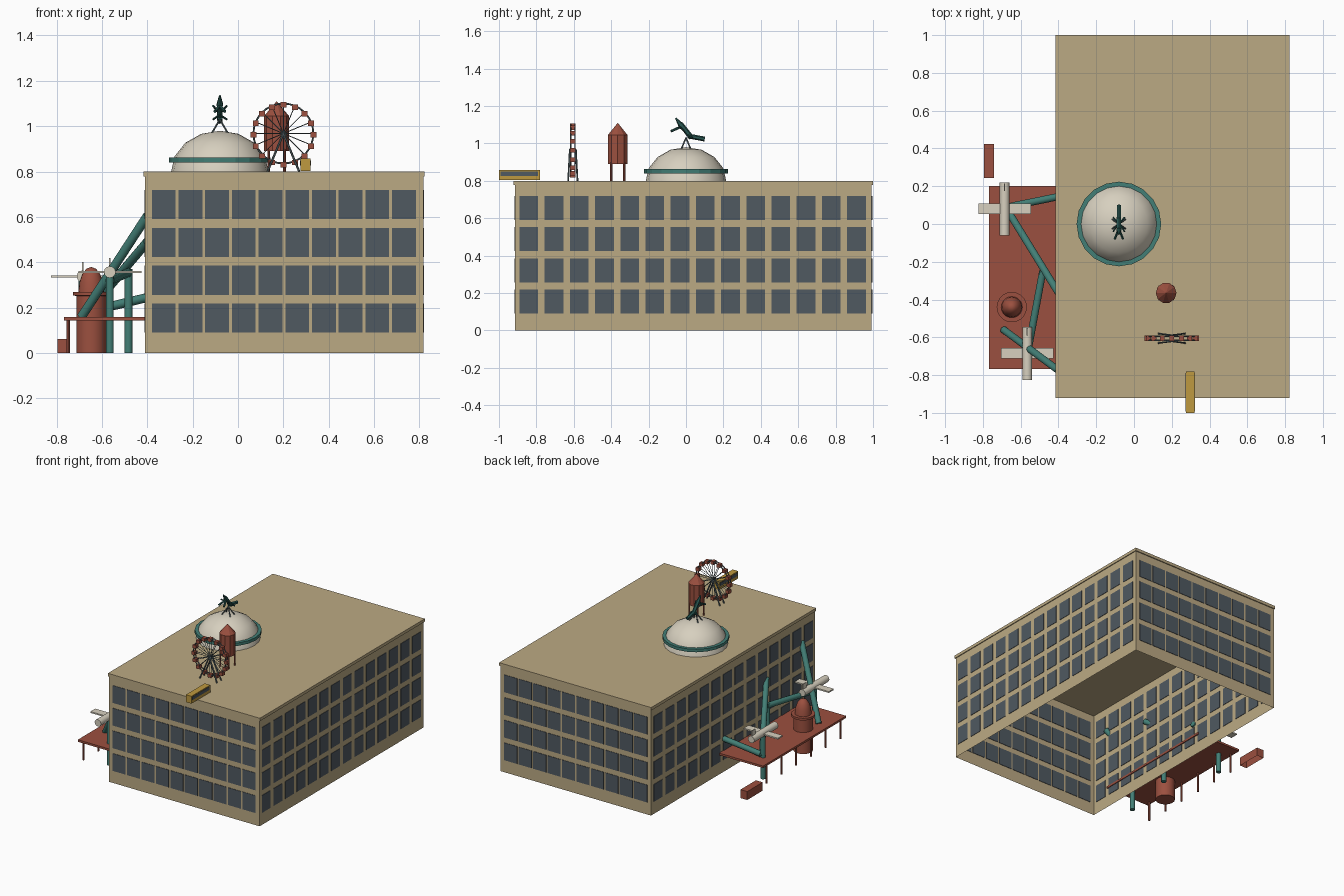
import bpy, bmesh, math
from mathutils import Vector, Matrix

if "Cube" in bpy.data.objects:
    bpy.data.objects.remove(bpy.data.objects["Cube"])


def material(name, rgb):
    m = bpy.data.materials.new(name)
    m.use_nodes = True
    m.diffuse_color = (*rgb, 1)
    m.node_tree.nodes["Principled BSDF"].inputs["Base Color"].default_value = (*rgb, 1)
    return m


TAN = material("tan_stone", (0.50, 0.40, 0.23))
GLASS = material("window_slate", (0.08, 0.10, 0.12))
RED = material("rust_red", (0.33, 0.08, 0.05))
GREEN = material("teal_green", (0.055, 0.21, 0.18))
DARK = material("dark_green", (0.02, 0.09, 0.08))
CREAM = material("cream", (0.68, 0.63, 0.52))
STEEL = material("steel_grey", (0.10, 0.14, 0.15))
YELLOW = material("yellow", (0.52, 0.32, 0.05))


def finish(bm, name, mat, smooth=False):
    bmesh.ops.recalc_face_normals(bm, faces=bm.faces)
    me = bpy.data.meshes.new(name)
    bm.to_mesh(me)
    bm.free()
    me.materials.append(mat)
    ob = bpy.data.objects.new(name, me)
    bpy.context.collection.objects.link(ob)
    if smooth:
        bpy.ops.object.select_all(action="DESELECT")
        ob.select_set(True)
        bpy.context.view_layer.objects.active = ob
        bpy.ops.object.shade_smooth_by_angle(angle=math.radians(50))
    return ob


def add_box(bm, lo, hi, open_bottom=False):
    lo, hi = Vector(lo), Vector(hi)
    mat = Matrix.Translation((lo + hi) / 2) @ Matrix.Diagonal((*(hi - lo), 1))
    verts = bmesh.ops.create_cube(bm, size=1, matrix=mat)["verts"]
    if open_bottom:
        faces = {f for v in verts for f in v.link_faces}
        low = [f for f in faces if all(abs(v.co.z - lo.z) < 1e-5 for v in f.verts)]
        bmesh.ops.delete(bm, geom=low, context="FACES")


def add_tube(bm, a, b, r, sides=8, r2=None):
    a, b = Vector(a), Vector(b)
    turn = (b - a).to_track_quat("Z", "Y").to_matrix().to_4x4()
    bmesh.ops.create_cone(bm, cap_ends=True, segments=sides, radius1=r,
                          radius2=r if r2 is None else r2, depth=(b - a).length,
                          matrix=Matrix.Translation((a + b) / 2) @ turn)


def boxes(name, mat, *spans, open_bottom=False):
    bm = bmesh.new()
    for lo, hi in spans:
        add_box(bm, lo, hi, open_bottom)
    return finish(bm, name, mat)


def tubes(name, mat, r, pairs, sides=8, smooth=False):
    bm = bmesh.new()
    for a, b in pairs:
        add_tube(bm, a, b, r, sides)
    return finish(bm, name, mat, smooth)


def lathe(name, mat, centre, profile, sides, smooth=True):
    bm = bmesh.new()
    verts = [bm.verts.new((r, 0, z)) for r, z in profile]
    edges = [bm.edges.new(p) for p in zip(verts, verts[1:])]
    bmesh.ops.spin(bm, geom=verts + edges, cent=(0, 0, 0), axis=(0, 0, 1),
                   angle=math.tau, steps=sides)
    bmesh.ops.remove_doubles(bm, verts=bm.verts, dist=1e-4)
    bmesh.ops.translate(bm, verts=bm.verts, vec=centre)
    return finish(bm, name, mat, smooth)


# Building shell, open underneath, with cornice
X0, X1, Y0, Y1 = -0.41, 0.817, -0.915, 0.993
boxes("building", TAN, ((X0, Y0, 0), (X1, Y1, 0.785)), open_bottom=True)
boxes("cornice", TAN, ((X0 - 0.006, Y0 - 0.006, 0.778), (X1 + 0.006, 1, 0.80)))

# Window grids on all four walls
T = 0.003
bm = bmesh.new()
for row in range(4):
    z = 0.09 + row * 0.167
    for i in range(10):
        x = -0.38 + i * 0.1177
        for y in (Y0, Y1):
            add_box(bm, (x, y - T, z), (x + 0.105, y + T, z + 0.128))
    for i in range(14):
        y = -0.89 + i * 0.1347
        for x in (X0, X1):
            add_box(bm, (x - T, y, z), (x + T, y + 0.1, z + 0.128))
finish(bm, "windows", GLASS)

# Dome with band
arc = [i * math.pi / 8 for i in range(5)]
lathe("dome", CREAM, (-0.08, 0, 0.8),
      [(0.215 * math.cos(a), 0.18 * math.sin(a)) for a in arc], 20)
lathe("dome_band", GREEN, (-0.08, 0, 0.84),
      [(0.2, 0), (0.224, 0), (0.224, 0.022), (0.2, 0.022), (0.2, 0)], 20, False)

# Leaping figure on a small stand above the dome
top = Vector((-0.08, 0, 1.03))
tubes("figure_stand", STEEL, 0.004,
      [(top + Vector((sx * 0.035, sy * 0.025, -0.06)), top) for sx in (-1, 1) for sy in (-1, 1)])
bm = bmesh.new()
add_tube(bm, top + Vector((0, 0.10, -0.007)), top + Vector((0, 0.01, 0.01)), 0.013, 6)
add_tube(bm, top + Vector((0, 0.03, 0)), top + Vector((0, -0.03, 0.075)), 0.014, 6)
add_tube(bm, top + Vector((0, -0.025, 0.065)), top + Vector((0, -0.055, 0.105)), 0.016, 6, 0.004)
for s in (-1, 1):
    add_tube(bm, top + Vector((0, -0.025, 0.06)), top + Vector((s * 0.022, -0.08, 0.035)), 0.007, 6)
    add_tube(bm, top + Vector((0, 0.01, 0.025)), top + Vector((s * 0.03, -0.04, 0.06)), 0.005, 6)
    add_tube(bm, top + Vector((0, 0, 0.02)), top + Vector((s * 0.03, 0.035, 0)), 0.005, 6)
finish(bm, "leaping_figure", DARK)

# Water tower
lathe("water_tank", RED, (0.17, -0.365, 0.89),
      [(0, 0), (0.055, 0), (0.055, 0.155), (0, 0.22)], 10, False)
tubes("tank_legs", RED, 0.006,
      [((0.17 + sx * 0.035, -0.365 + sy * 0.035, 0.8), (0.17 + sx * 0.035, -0.365 + sy * 0.035, 0.9))
       for sx in (-1, 1) for sy in (-1, 1)])

# Observation wheel: rims, spokes, cabins and supports
hub, R = Vector((0.2, -0.605, 0.968)), 0.132


def on_wheel(i, n, r, y):
    a = math.tau * i / n
    return hub + Vector((r * math.cos(a), y, r * math.sin(a)))


pairs = []
for y in (-0.011, 0.011):
    pairs += [(on_wheel(i, 32, R, y), on_wheel(i + 1, 32, R, y)) for i in range(32)]
tubes("wheel_rims", STEEL, 0.004, pairs, 6)
tubes("wheel_spokes", STEEL, 0.002,
      [(on_wheel(i, 16, 0.005, y), on_wheel(i, 16, R, y))
       for i in range(16) for y in (-0.01, 0.01)], 4)
half = Vector((0.013, 0.015, 0.012))
cabins = [on_wheel(i, 16, R, 0) - Vector((0, 0, 0.006)) for i in range(16)]
boxes("wheel_cabins", RED, *[(c - half, c + half) for c in cabins])
tubes("wheel_supports", STEEL, 0.005,
      [(hub + Vector((sx * 0.07, sy * 0.025, -0.168)), hub + Vector((0, sy * 0.016, 0)))
       for sx in (-1, 1) for sy in (-1, 1)] +
      [(hub - Vector((0, 0.018, 0)), hub + Vector((0, 0.018, 0)))], 6)

# Yellow coach hanging over the roof edge
boxes("coach", YELLOW, ((0.275, -1, 0.803), (0.32, -0.78, 0.857)))
boxes("coach_windows", GLASS, ((0.273, -0.992, 0.826), (0.322, -0.79, 0.85)))

# Side platform with posts
boxes("platform", RED, ((-0.768, -0.768, 0.143), (-0.402, 0.2, 0.158)))
tubes("platform_posts", RED, 0.007,
      [((-0.748, -0.73 + i * 0.172, 0), (-0.748, -0.73 + i * 0.172, 0.15)) for i in range(6)])

# Domed silo and ground crate
dome = [(0.056 * math.cos(a), 0.27 + 0.11 * math.sin(a)) for a in arc]
lathe("silo", RED, (-0.647, -0.44, 0),
      [(0, 0), (0.066, 0), (0.066, 0.252), (0.08, 0.254), (0.08, 0.27)] + dome, 20)
boxes("crate", RED, ((-0.795, 0.243, 0), (-0.74, 0.423, 0.062)), open_bottom=True)

# Columns and slanting struts tied into the wall
tubes("columns", GREEN, 0.018,
      [((x, y, 0), (x, y, z)) for x, y, z in
       ((-0.565, -0.69, 0.35), (-0.685, 0.08, 0.32), (-0.483, -0.26, 0.37))], 10, True)
tubes("struts", GREEN, 0.02, [
    ((-0.69, -0.56, 0.16), (-0.40, -0.775, 0.605)),
    ((-0.68, 0.09, 0.16), (-0.40, -0.365, 0.49)),
    ((-0.67, 0.09, 0.18), (-0.40, 0.145, 0.245)),
    ((-0.565, -0.69, 0.32), (-0.483, -0.25, 0.355))], 10, True)

# Two simple aircraft resting on the columns
for label, c in (("front", Vector((-0.565, -0.685, 0.357))), ("rear", Vector((-0.685, 0.08, 0.338)))):
    tubes(label + "_aircraft_body", CREAM, 0.026,
          [(c - Vector((0, 0.14, 0)), c + Vector((0, 0.14, 0)))], 12, True)
    wing = Vector((0.139, 0.028, 0.005))
    fin = c + Vector((0, 0.115, 0.03))
    grow = Vector((0.003, 0.02, 0.033))
    boxes(label + "_aircraft_wings", CREAM, (c - wing, c + wing), (fin - grow, fin + grow))
